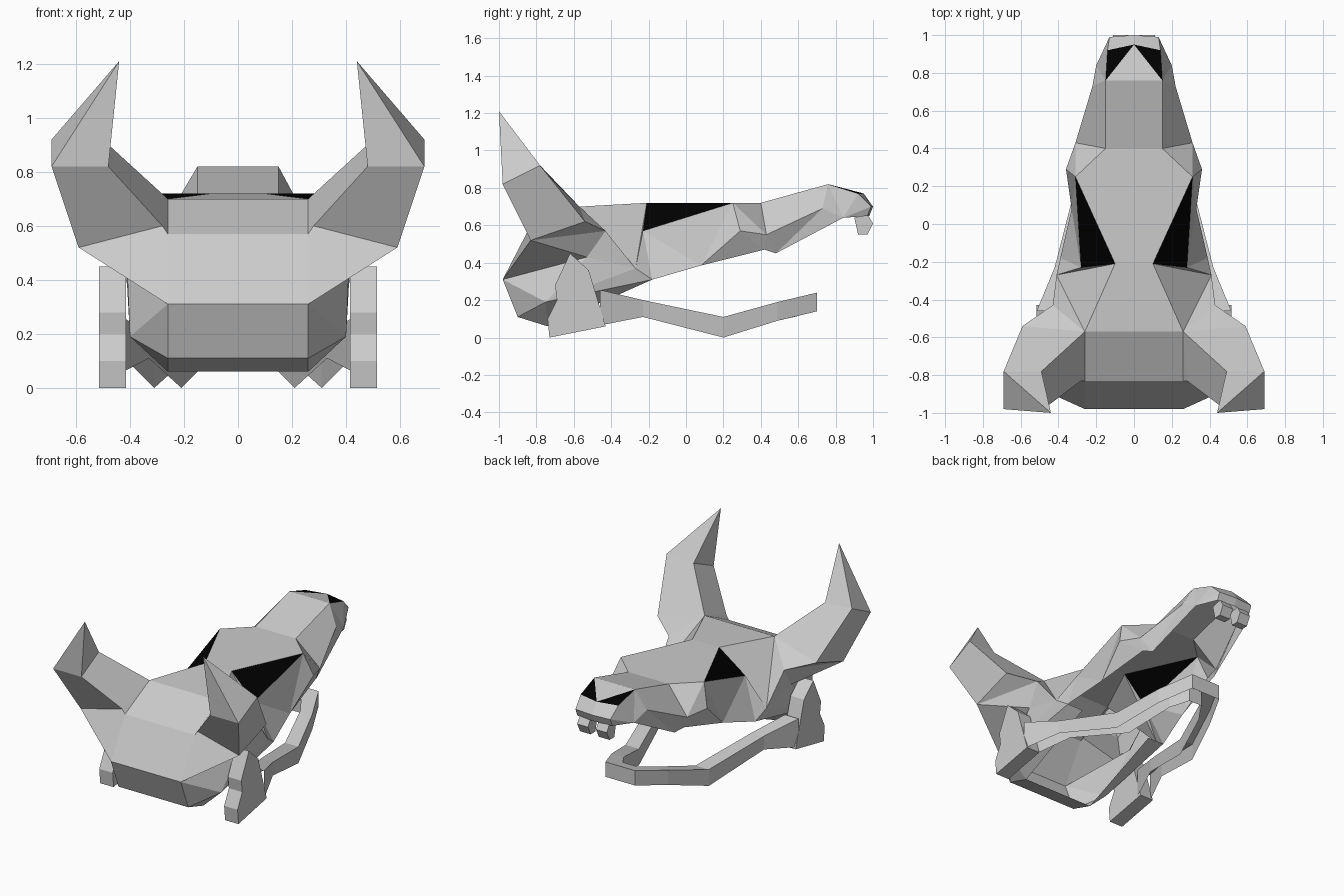
import bpy, bmesh

if "Cube" in bpy.data.objects:
    bpy.data.objects.remove(bpy.data.objects["Cube"])

# Named landmarks on the +x half
P = {
    'a': (.26, -.57, .70), 'b': (.10, -.21, .72), 'c': (.31, .25, .72), 'd': (.15, .40, .72),
    'e': (.15, .76, .82), 'n': (0, .95, .77), 'f': (.14, .92, .77), 'o': (0, 1, .70),
    'g': (.13, .99, .70), 'h': (.13, .97, .65), 'z': (0, .98, .65), 'i': (.20, .84, .64),
    'p': (.22, .73, .69), 'q': (.25, .48, .45), 'r': (.31, .43, .55), 's': (.36, .29, .57),
    't': (.28, .42, .47), 'u': (.39, -.18, .31), 'v': (.41, -.27, .37), 'w': (.28, -.23, .57),
    'y': (.27, -.18, .31), 'V': (.33, .08, .385),
    'j': (.26, -.83, .57), 'k': (.26, -.98, .31), 'l': (.26, -.90, .11), 'm': (.26, -.74, .06),
    'X': (.40, -.75, .19), 'L': (.41, -.53, .43), 'F': (.43, -.43, .57),
    'O': (.59, -.83, .52), 'G': (.59, -.54, .62), 'J': (.28, -.83, .60),
    'A': (.48, -.98, .82), 'B': (.69, -.98, .82), 'C': (.69, -.78, .92), 'D': (.49, -.78, .91),
    'T': (.44, -1, 1.21),
}

black = bpy.data.materials.new("black")
black.diffuse_color = (0, 0, 0, 1)
black.use_nodes = True
black.node_tree.nodes["Principled BSDF"].inputs["Base Color"].default_value = black.diffuse_color


def make(name, polys, mat=None):
    """Flat-shaded object from coordinate polygons, welded where they meet."""
    bm = bmesh.new()
    for poly in polys:
        bm.faces.new([bm.verts.new(c) for c in poly])
    bmesh.ops.remove_doubles(bm, verts=bm.verts, dist=.0005)
    bmesh.ops.recalc_face_normals(bm, faces=bm.faces)
    me = bpy.data.meshes.new(name)
    bm.to_mesh(me)
    bm.free()
    if mat:
        me.materials.append(mat)
    ob = bpy.data.objects.new(name, me)
    bpy.context.collection.objects.link(ob)
    return ob


def flip(poly):
    return [(-x, y, z) for x, y, z in reversed(poly)]


def both(polys):
    return polys + [flip(p) for p in polys]


def sides(text):
    return both([[P[ch] for ch in word] for word in text.split()])


def across(text):
    """Polygons that run along one side and back along its mirror."""
    out = []
    for word in text.split():
        half = [P[ch] for ch in word]
        out.append(half + [c for c in flip(half) if c[0] != 0])
    return out


def prism(profile, x0, x1):
    """Closed slab from a (y, z) outline."""
    lo = [(x0, y, z) for y, z in profile]
    hi = [(x1, y, z) for y, z in profile]
    n = len(lo)
    return [lo, hi] + [[lo[i], lo[(i + 1) % n], hi[(i + 1) % n], hi[i]] for i in range(n)]


def channel(rings):
    """Loft of four-point rings that leaves the underside open."""
    return [[r0[i], r0[j], r1[j], r1[i]]
            for r0, r1 in zip(rings, rings[1:]) for i, j in ((0, 1), (1, 2), (3, 0))]


# Skull shell, open underneath
make("skull",
     across("ab bcd de en aj jk kl lm")
     + sides("nfgo oghz cdr crs depr epi eif fig gih pqi rpq rqt srt "
             "csV stV cVw wVu wuv abv bwv aFv FLv klX kXL lmX LXv vXu uXmy"))

# Eye sockets and nostrils
make("eye_sockets", sides("bcw"), black)
make("nostrils", sides("efn"), black)

# Horns with their swollen roots
make("horns", sides("JOBA OGCB GaDC aJAD ABT BCT CDT DAT "
                    "kOJj LkO LOF FOG aFG aJj"))

# Upper front teeth
tooth = [(.90, .64), (.97, .66), (1.0, .61), (.97, .55), (.92, .55)]
make("upper_teeth", both(prism(tooth, .03, .11)))

# Lower jaw: upright rear blades, tapering arms, joined chin
blade = [(-.73, 0), (-.74, .10), (-.69, .20), (-.70, .28), (-.62, .45),
         (-.52, .36), (-.49, .26), (-.43, .06)]
make("jaw_blades", both(prism(blade, .415, .515)))

# outer x, y, inner x, y, top z, bottom z
stations = [(.515, -.46, .415, -.46, .255, .065), (.42, -.23, .33, -.23, .20, .11),
            (.31, .20, .21, .20, .11, 0), (.21, .49, .12, .49, .19, .09),
            (.11, .70, .05, .60, .24, .14)]
rings = [[(xo, yo, zt), (xi, yi, zt - (yo - yi) / 4), (xi, yi, zb - (yo - yi) / 4), (xo, yo, zb)]
         for xo, yo, xi, yi, zt, zb in stations]
chin = [rings[-1], [(-x, y, z) for x, y, z in rings[-1]]]
make("jaw_arms", both(channel(rings)) + channel(chin))
